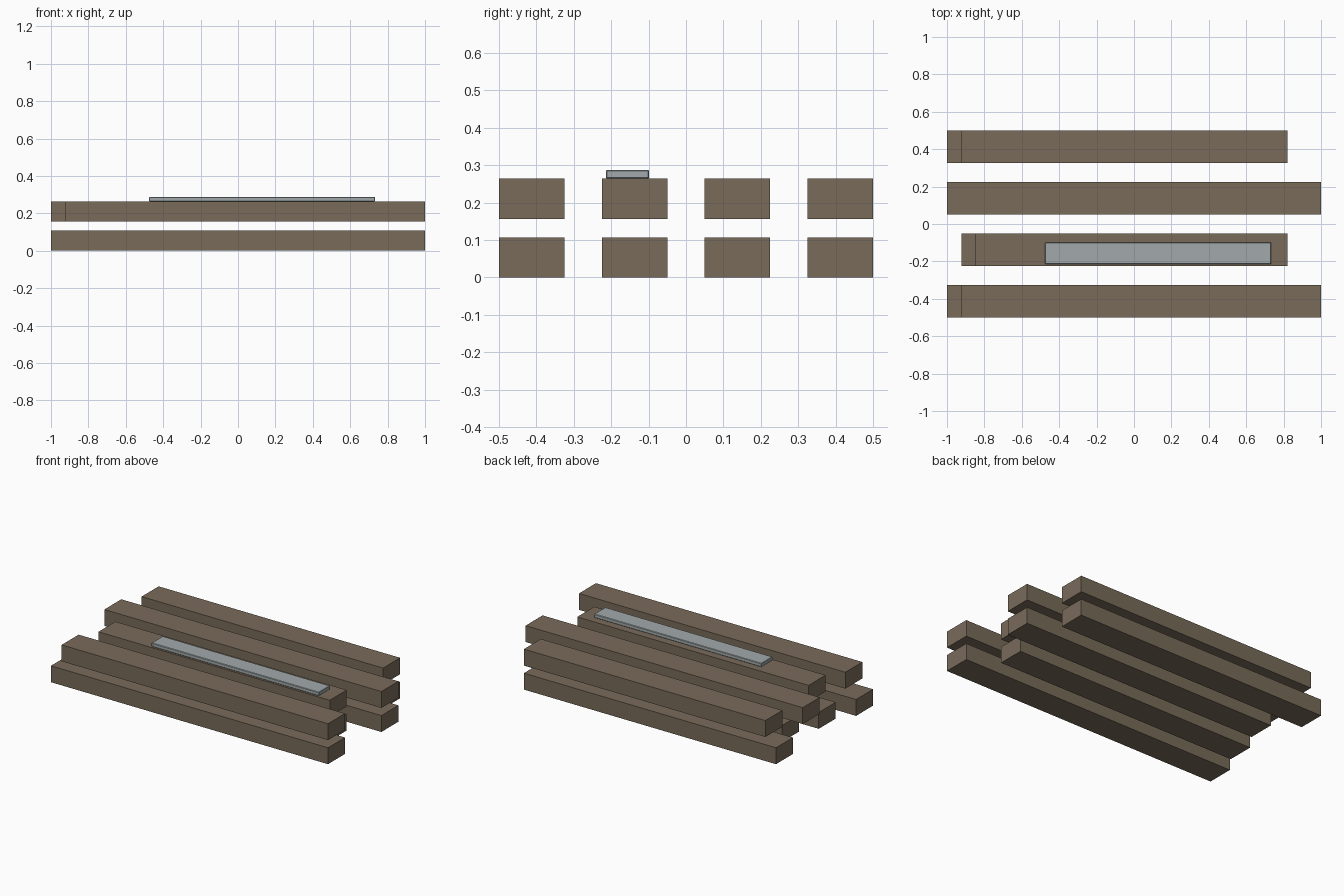
import bpy

if "Cube" in bpy.data.objects:
    bpy.data.objects.remove(bpy.data.objects["Cube"])


def material(name, rgb):
    m = bpy.data.materials.new(name)
    m.diffuse_color = (*rgb, 1)
    m.use_nodes = True
    m.node_tree.nodes["Principled BSDF"].inputs["Base Color"].default_value = m.diffuse_color
    return m


def box(name, x, y, z, mat):
    """Box from (min, max) ranges on each axis."""
    c = [(r[0] + r[1]) / 2 for r in (x, y, z)]
    s = [r[1] - r[0] for r in (x, y, z)]
    bpy.ops.mesh.primitive_cube_add(size=1, location=c)
    ob = bpy.context.object
    ob.name = name
    ob.scale = s
    bpy.ops.object.transform_apply(location=False, rotation=False, scale=True)
    ob.data.materials.append(mat)
    return ob


wood = material("weathered_wood", (0.19, 0.147, 0.102))
metal = material("grey_metal", (0.36, 0.40, 0.41))

WIDTH, HEIGHT, PITCH, LAYER = 0.175, 0.107, 0.275, 0.157

# Beam x ranges per layer, front row to back row
layers = {
    "lower": [(-1, 1), (-0.923, 0.82), (-0.85, 1), (-1, 0.82)],
    "upper": [(-0.923, 1), (-0.85, 0.82), (-1, 1), (-0.923, 0.82)],
}

# Two stacked layers of four beams
for level, (layer, spans) in enumerate(layers.items()):
    z = level * LAYER
    for row, span in enumerate(spans):
        y = -0.5 + row * PITCH
        box(f"{layer}_beam_{row + 1}", span, (y, y + WIDTH), (z, z + HEIGHT), wood)

# Thin plate lying on the second upper beam
plate = box("top_plate", (-0.475, 0.733), (-0.214, -0.099), (LAYER + HEIGHT, 0.288), metal)
bevel = plate.modifiers.new("edge", "BEVEL")
bevel.width = 0.003
bevel.segments = 1
